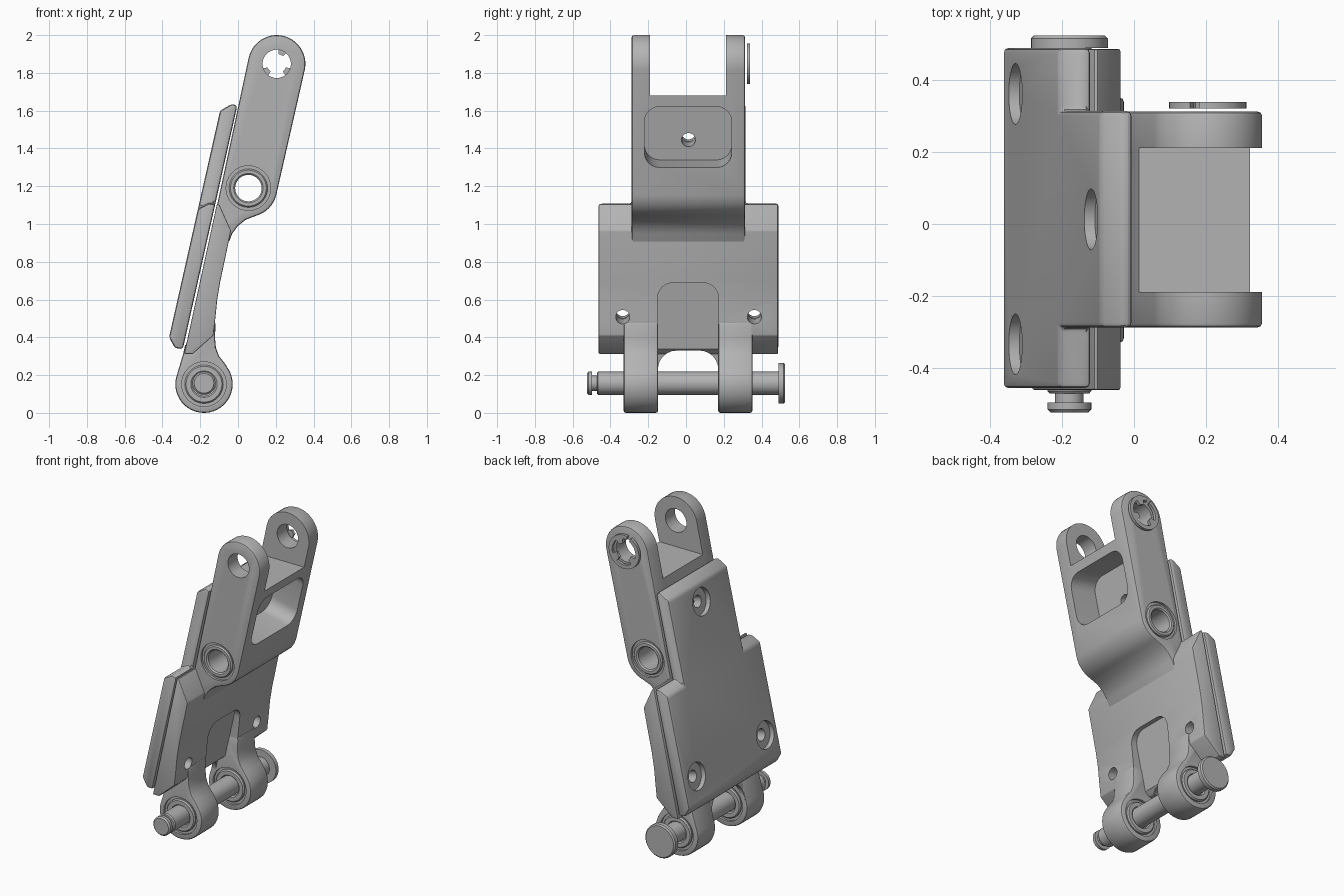
import bpy, bmesh
from math import sin, cos, radians
from mathutils import Vector

cube = bpy.data.objects.get("Cube")
if cube:
    bpy.data.objects.remove(cube, do_unlink=True)

steel = bpy.data.materials.new("grey steel")
steel.use_nodes = True
GREY = (0.45, 0.45, 0.45, 1)
steel.diffuse_color = GREY
steel.node_tree.nodes["Principled BSDF"].inputs["Base Color"].default_value = GREY

X, Y, Z = Vector((1, 0, 0)), Vector((0, 1, 0)), Vector((0, 0, 1))
TILT = radians(12.6)
N = Vector((cos(TILT), 0, -sin(TILT)))   # plate normal
T = Vector((sin(TILT), 0, cos(TILT)))    # along the plate
SIDE = (Vector(), X, Z, Y)               # side profile swept across y


def make(name, bm):
    bmesh.ops.recalc_face_normals(bm, faces=bm.faces)
    mesh = bpy.data.meshes.new(name)
    bm.to_mesh(mesh)
    bm.free()
    mesh.materials.append(steel)
    obj = bpy.data.objects.new(name, mesh)
    bpy.context.collection.objects.link(obj)
    return obj


def prism(name, pts, d0, d1, frame=SIDE):
    o, u, v, w = frame
    bm = bmesh.new()
    face = bm.faces.new([bm.verts.new(o + u * a + v * b + w * d0) for a, b in pts])
    ext = bmesh.ops.extrude_face_region(bm, geom=[face])
    verts = [g for g in ext["geom"] if isinstance(g, bmesh.types.BMVert)]
    bmesh.ops.translate(bm, verts=verts, vec=w * (d1 - d0))
    return make(name, bm)


def lathe(name, pts, centre, closed=False):
    bm = bmesh.new()
    c = Vector((centre[0], 0, centre[1]))
    vs = [bm.verts.new(c + X * r + Y * y) for r, y in pts]
    pairs = list(zip(vs, vs[1:])) + ([(vs[-1], vs[0])] if closed else [])
    edges = [bm.edges.new(p) for p in pairs]
    bmesh.ops.spin(bm, geom=vs + edges, cent=c, axis=Y, angle=radians(360), steps=36)
    bmesh.ops.remove_doubles(bm, verts=bm.verts, dist=1e-5)
    return make(name, bm)


def arc(c, r, a0, a1, n=14):
    angles = [radians(a0 + (a1 - a0) * i / n) for i in range(n + 1)]
    return [(c[0] + r * cos(a), c[1] + r * sin(a)) for a in angles]


def disc(r, c=(0, 0)):
    return arc(c, r, 0, 360, 36)[:-1]


def rounded(a0, a1, b0, b1, r):
    corners = [(a1 - r, b1 - r), (a0 + r, b1 - r), (a0 + r, b0 + r), (a1 - r, b0 + r)]
    return [p for i, c in enumerate(corners) for p in arc(c, r, 90 * i, 90 * i + 90, 6)]


def bevel(obj, size=0.012):
    bm = bmesh.new()
    bm.from_mesh(obj.data)
    edges = [e for e in bm.edges if len(e.link_faces) == 2
             and e.calc_face_angle() > radians(33)]
    bmesh.ops.bevel(bm, geom=edges, offset=size, segments=2, profile=0.5,
                    affect='EDGES', clamp_overlap=True)
    bm.to_mesh(obj.data)
    bm.free()


def cut(cutter, *targets):
    cutter.hide_render = True
    for obj in targets:
        mod = obj.modifiers.new("cut", 'BOOLEAN')
        mod.operation, mod.solver, mod.object = 'DIFFERENCE', 'EXACT', cutter
        bpy.context.view_layer.objects.active = obj
        bpy.ops.object.modifier_apply(modifier=mod.name)
    bpy.data.objects.remove(cutter, do_unlink=True)


EAR, EYE, LUG = (0.205, 1.848), (0.055, 1.19), (-0.18, 0.152)
R = 0.152
CORE0, CORE1 = -0.288, 0.313

# Upper fork: ears, web and lower eye in one swept profile
fork = prism("upper_fork", arc(EAR, R, 167, -13, 20) + arc(EYE, R, -13, -75, 8)
             + [(0.04, 1.022), (0, 0.99), (-0.03, 0.95), (-0.05, 0.9),
                (-0.14, 0.9), (-0.143, 0.95)], CORE0, CORE1)
bevel(fork)
cut(prism("slot", [(-0.3, 1.68), (0.6, 1.68), (0.6, 2.2), (-0.3, 2.2)], -0.19, 0.212), fork)
cut(prism("ear_hole", disc(0.075, EAR), -1, 1), fork)
cut(prism("pocket", rounded(-0.22, 0.242, -0.165, 0.165, 0.08), -0.185, 0.2,
          (Vector((0.272, 0, 1.46)), Y, T, N)), fork)

# Wide lower body plate
body = prism("lower_body", [(-0.285, 0.312), (-0.24, 0.312), (-0.13, 0.41), (-0.12, 0.5),
                            (-0.11, 0.6), (-0.095, 0.69), (-0.037, 0.965),
                            (-0.1, 1.105), (-0.112, 1.105)], -0.462, 0.487)
bevel(body, 0.01)
cut(prism("recess", rounded(-0.15, 0.172, -0.4, 0.285, 0.08), -0.085, 0.3,
          (Vector((-0.11, 0, 0.4)), Y, T, N)), body)

# Thin wall joining the lugs at the back, arched underneath
wall = prism("lug_wall", [(-0.315, 0.2), (-0.285, 0.2), (-0.25, 0.36), (-0.28, 0.36)],
             -0.16, 0.18)
cut(prism("arch", rounded(-0.149, 0.171, -0.2, 0.33, 0.1), -1, 1,
          (Vector(), Y, Z, X)), body, wall)

# Pair of hinge lugs
lugs = []
for side, y0, y1 in (("right", -0.33, -0.148), ("left", 0.17, 0.352)):
    lug = prism(side + "_lug", arc(LUG, R, 168, 392, 26)
                + [(-0.072, 0.265), (-0.1, 0.3), (-0.117, 0.345), (-0.122, 0.4),
                   (-0.118, 0.48), (-0.24, 0.48)], y0, y1)
    bevel(lug)
    lugs.append(lug)

# Backing pad: tall plate with its two upper corners stepped in
pad = prism("back_pad", [(-0.292, 0.338), (-0.333, 0.342), (-0.365, 0.4), (-0.095, 1.6),
                         (-0.03, 1.637), (-0.004, 1.625)], -0.457, 0.49)
for a, b in ((-1, CORE0), (CORE1 + 0.002, 1)):
    cut(prism("step", [(-0.3, 1.03), (-0.213, 1.08), (-0.155, 1.108), (0, 1.1),
                       (0.2, 1.8), (-0.3, 1.8)], a, b), pad)
bevel(pad, 0.014)

# Bolt holes through the pad, counterbored at the back
for y, z in ((0.362, 0.555), (-0.335, 0.555), (0.013, 1.49)):
    start = Vector((-0.365 + (z - 0.4) * 0.225, y, z))
    frame = (start, Y, T, N)
    cut(prism("counterbore", disc(0.085), -0.1, 0.03, frame), pad)
    cut(prism("bolt_hole", disc(0.037), -0.1, 0.6, frame), pad, body, fork, *lugs)

# Bushings sitting in shallow grooves
seats = [("eye", EYE, fork, CORE0, CORE1, 0.07),
         ("right_lug", LUG, lugs[0], -0.33, -0.148, 0.062),
         ("left_lug", LUG, lugs[1], 0.17, 0.352, 0.062)]
for name, c, part, y0, y1, r in seats:
    cut(prism("bore", disc(0.09, c), -1, 1), part)
    for y in (y0, y1):
        cut(prism("groove", disc(0.118, c), y - 0.015, y + 0.015), part)
    lathe(name + "_bushing", [(r, y0 + 0.008), (r + 0.008, y0), (0.095, y0), (0.102, y0 + 0.008),
                              (0.102, y1 - 0.008), (0.095, y1), (r + 0.008, y1),
                              (r, y1 - 0.008)], c, True)

# Hinge pin with head and grooved tip
lathe("hinge_pin", [(0, -0.525), (0.052, -0.525), (0.061, -0.516), (0.061, -0.497),
                    (0.04, -0.497), (0.04, -0.472), (0.055, -0.472), (0.061, -0.465),
                    (0.061, 0.49), (0.107, 0.49), (0.107, 0.517), (0.099, 0.525),
                    (0, 0.525)], (LUG[0], 0.157))

# Split retaining ring with three inner teeth
inner = []
for a in range(462, 115, -3):
    tooth = any(abs(a - t) < 17 for t in (215, 325, 425))
    r = 0.052 if tooth else 0.083
    inner.append((EAR[0] + r * cos(radians(a)), EAR[1] + r * sin(radians(a))))
prism("retaining_ring", arc(EAR, 0.108, 117, 462, 40) + inner, 0.322, 0.34)

# Smooth curved faces, keep real edges sharp
for obj in bpy.context.collection.objects:
    if obj.type == 'MESH' and steel.name in obj.data.materials:
        bpy.ops.object.select_all(action='DESELECT')
        obj.select_set(True)
        bpy.context.view_layer.objects.active = obj
        bpy.ops.object.shade_smooth_by_angle(angle=radians(30))
